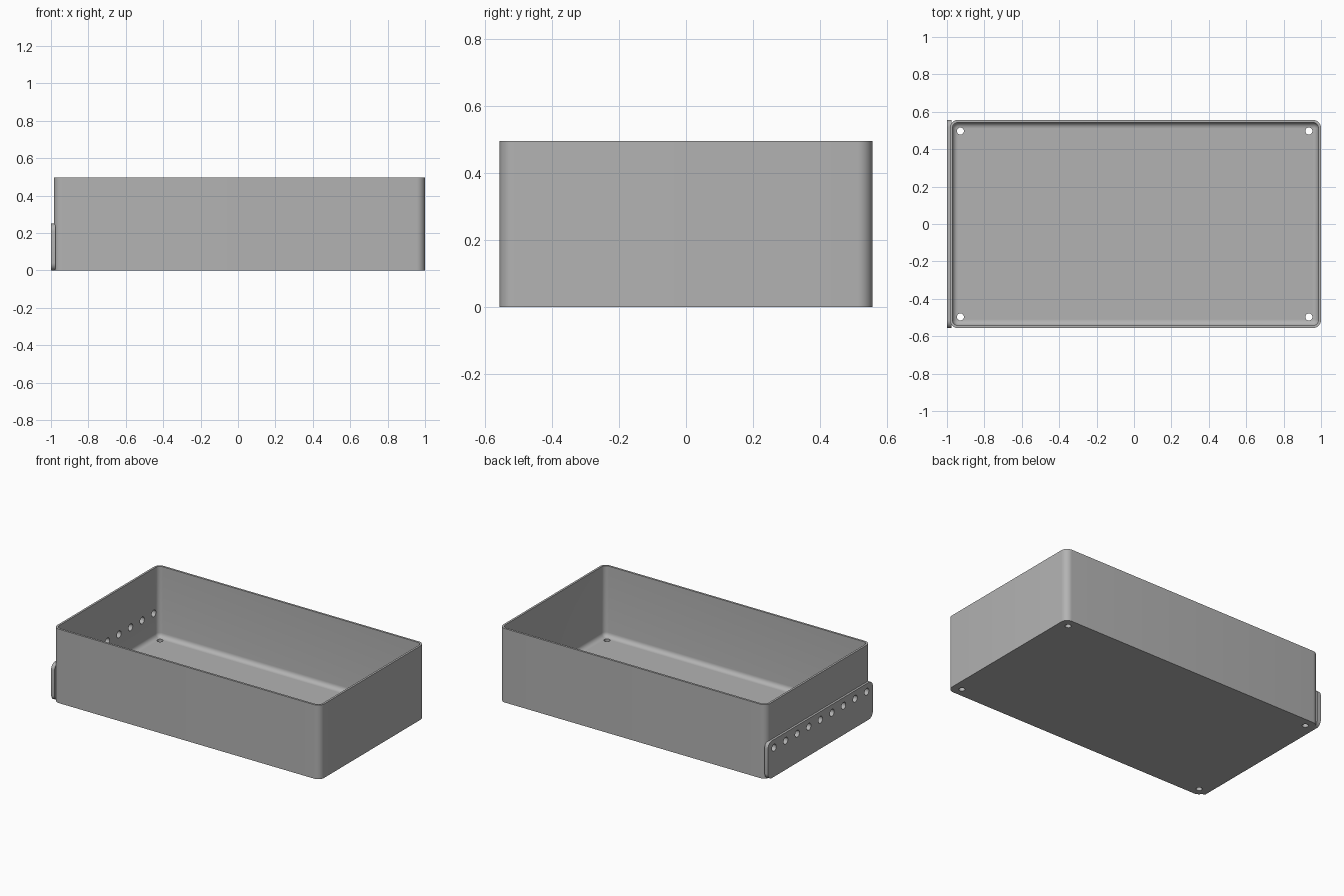
import bpy, bmesh, math
from mathutils import Matrix, Vector

cube = bpy.data.objects.get("Cube")
if cube:
    bpy.data.objects.remove(cube, do_unlink=True)

grey = bpy.data.materials.new("plain grey")
grey.use_nodes = True
grey.diffuse_color = (0.45, 0.45, 0.45, 1)
grey.node_tree.nodes["Principled BSDF"].inputs["Base Color"].default_value = (0.45, 0.45, 0.45, 1)

X0, X1, Y, H = -0.985, 1.0, 0.557, 0.497
WALL, FLOOR, CORNER, FILLET = 0.014, 0.022, 0.045, 0.03
PLATE_H, PLATE_BACK = 0.25, -0.975


def rounded_rect(a0, a1, b0, b1, r, steps=8):
    """Outline of a rounded rectangle, counter-clockwise."""
    pts = []
    centres = [(a1 - r, b1 - r), (a0 + r, b1 - r), (a0 + r, b0 + r), (a1 - r, b0 + r)]
    for q, (ca, cb) in enumerate(centres):
        for i in range(steps + 1):
            t = math.pi / 2 * (q + i / steps)
            pts.append((ca + r * math.cos(t), cb + r * math.sin(t)))
    return pts


def loft(name, rings):
    """Skin a closed stack of rings and cap both ends."""
    bm = bmesh.new()
    loops = [[bm.verts.new(p) for p in ring] for ring in rings]
    n = len(loops[0])
    for low, high in zip(loops, loops[1:]):
        for i in range(n):
            j = (i + 1) % n
            bm.faces.new((low[i], low[j], high[j], high[i]))
    bm.faces.new(loops[0][::-1])
    bm.faces.new(loops[-1])
    bmesh.ops.recalc_face_normals(bm, faces=bm.faces)
    mesh = bpy.data.meshes.new(name)
    bm.to_mesh(mesh)
    bm.free()
    obj = bpy.data.objects.new(name, mesh)
    bpy.context.collection.objects.link(obj)
    mesh.materials.append(grey)
    return obj


def drill(obj, centres, radius, axis):
    """Cut round through-holes along an axis."""
    bm = bmesh.new()
    turn = Vector((0, 0, 1)).rotation_difference(Vector(axis)).to_matrix().to_4x4()
    for c in centres:
        bmesh.ops.create_cone(bm, cap_ends=True, segments=24, radius1=radius, radius2=radius,
                              depth=0.12, matrix=Matrix.Translation(c) @ turn)
    mesh = bpy.data.meshes.new("hole_cutter")
    bm.to_mesh(mesh)
    bm.free()
    mesh.materials.append(grey)
    cutter = bpy.data.objects.new("hole_cutter", mesh)
    cutter.hide_render = True
    bpy.context.collection.objects.link(cutter)
    mod = obj.modifiers.new("holes", "BOOLEAN")
    mod.object, mod.operation, mod.solver = cutter, "DIFFERENCE", "EXACT"
    select(obj)
    bpy.ops.object.modifier_apply(modifier=mod.name)
    bpy.data.objects.remove(cutter, do_unlink=True)


def select(obj):
    bpy.ops.object.select_all(action="DESELECT")
    obj.select_set(True)
    bpy.context.view_layer.objects.active = obj


# Open tray: outer wall, rim, inner wall, filleted floor
def tray_ring(inset, z):
    r = max(CORNER - inset, 0.003)
    return [(x, y, z) for x, y in rounded_rect(X0 + inset, X1 - inset, -Y + inset, Y - inset, r)]


rings = [tray_ring(0, 0), tray_ring(0, H), tray_ring(WALL, H)]
for k in range(7):
    t = math.pi / 2 * k / 6
    rings.append(tray_ring(WALL + FILLET * (1 - math.cos(t)), FLOOR + FILLET * (1 - math.sin(t))))
tray = loft("tray", rings)

# End plate with rounded corners
outline = rounded_rect(-Y, Y, 0, PLATE_H, 0.04)
plate = loft("end_plate", [[(x, y, z) for y, z in outline] for x in (-1.0, PLATE_BACK)])

# Screw holes in the floor corners, and a row through plate and wall
drill(tray, [(x, y, 0) for x in (-0.928, 0.935) for y in (-0.497, 0.497)], 0.019, (0, 0, 1))
row = [(-0.985, 0.123 * i, 0.195) for i in range(-4, 5)]
for part in (tray, plate):
    drill(part, row, 0.023, (1, 0, 0))
    select(part)
    bpy.ops.object.shade_smooth_by_angle(angle=math.radians(32))
